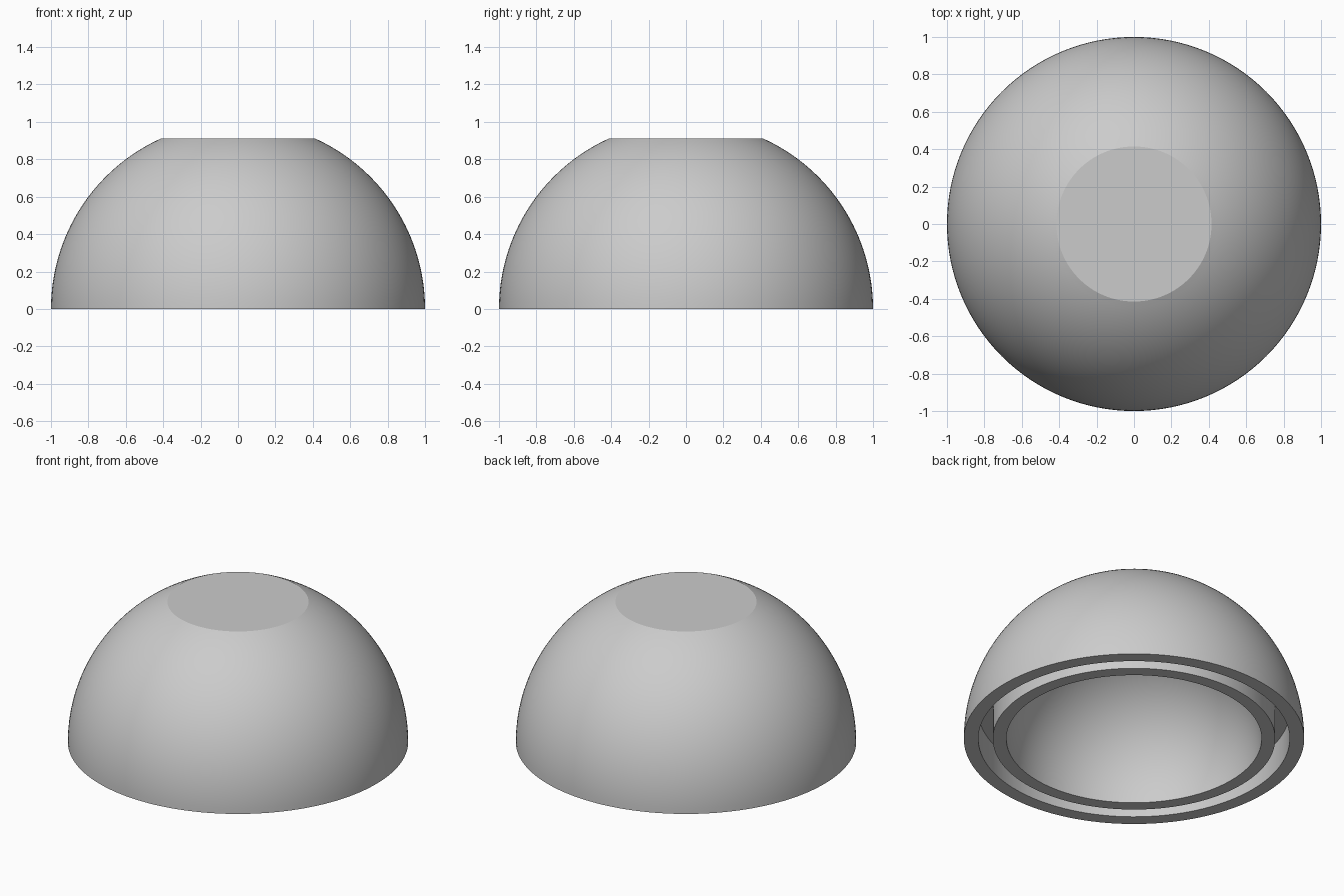
import bpy
import bmesh
from math import sin, cos, asin, pi, radians

cube = bpy.data.objects.get("Cube")
if cube:
    bpy.data.objects.remove(cube, do_unlink=True)

# Main dimensions
OUTER_R = 1.0
HOLLOW_R = 0.75
TOP_Z = 0.91
GROOVE_OUT, GROOVE_IN, GROOVE_DEPTH = 0.915, 0.83, 0.19
SIDES = 128

grey = bpy.data.materials.new("plain_grey")
grey.use_nodes = True
colour = (0.6, 0.6, 0.6, 1)
grey.diffuse_color = colour
grey.node_tree.nodes["Principled BSDF"].inputs["Base Color"].default_value = colour


def arc(radius, start, end, steps):
    """Points on a circle as (radius, height), by elevation angle."""
    angles = [start + (end - start) * i / steps for i in range(steps + 1)]
    return [(radius * cos(a), radius * sin(a)) for a in angles]


def lathe(name, profile):
    """Turn a profile around the vertical axis."""
    bm = bmesh.new()
    verts = [bm.verts.new((r, 0, z)) for r, z in profile]
    edges = [bm.edges.new(pair) for pair in zip(verts, verts[1:])]
    bmesh.ops.spin(bm, geom=verts + edges, cent=(0, 0, 0), axis=(0, 0, 1),
                   angle=2 * pi, steps=SIDES, use_merge=True)
    bmesh.ops.remove_doubles(bm, verts=bm.verts, dist=0.0001)
    bmesh.ops.recalc_face_normals(bm, faces=bm.faces)
    mesh = bpy.data.meshes.new(name)
    bm.to_mesh(mesh)
    bm.free()
    mesh.materials.append(grey)
    obj = bpy.data.objects.new(name, mesh)
    bpy.context.collection.objects.link(obj)
    bpy.ops.object.select_all(action='DESELECT')
    obj.select_set(True)
    bpy.context.view_layer.objects.active = obj
    bpy.ops.object.shade_smooth_by_angle(angle=radians(15))
    return obj


# Flat top and outer dome
profile = [(0, TOP_Z)] + arc(OUTER_R, asin(TOP_Z), 0, 32)
# Ring groove in the underside
profile += [(GROOVE_OUT, 0), (GROOVE_OUT, GROOVE_DEPTH),
            (GROOVE_IN, GROOVE_DEPTH), (GROOVE_IN, 0)]
# Round hollow
profile += arc(HOLLOW_R, 0, pi / 2, 32)

lathe("hollow_dome", profile)
